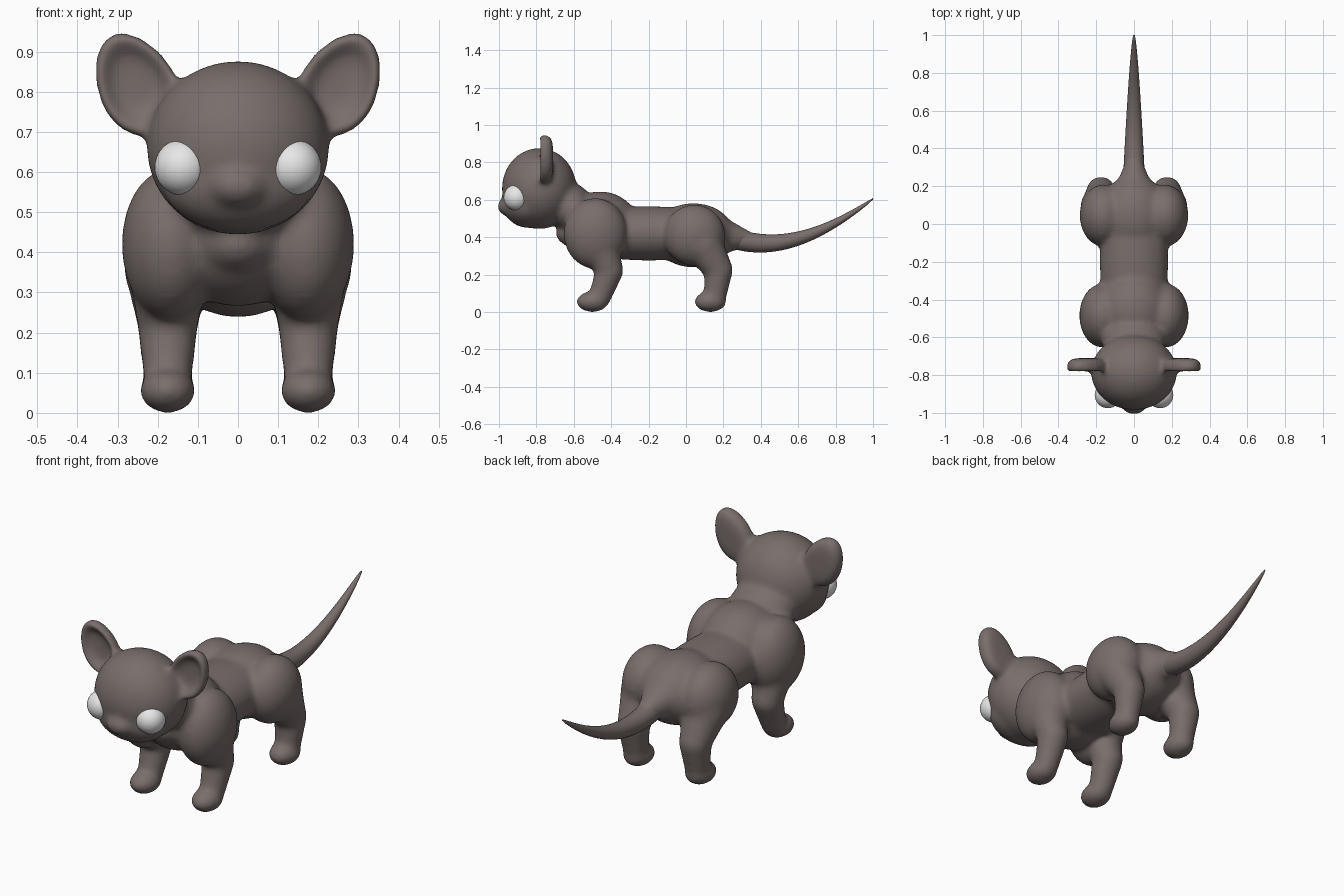
import bpy, bmesh
from math import sin, cos, radians, tau
from mathutils import Matrix, Vector

default_cube = bpy.data.objects.get("Cube")
if default_cube:
    bpy.data.objects.remove(default_cube)


def make_material(name, color):
    material = bpy.data.materials.new(name)
    material.use_nodes = True
    material.diffuse_color = color
    shader = material.node_tree.nodes["Principled BSDF"]
    shader.inputs["Base Color"].default_value = color
    return material


fur = make_material("brown grey fur", (0.19, 0.155, 0.145, 1))
eye_white = make_material("eye white", (0.8, 0.8, 0.8, 1))


def ball(bm, center, radii):
    placement = Matrix.Translation(center) @ Matrix.Diagonal((*radii, 1))
    bmesh.ops.create_uvsphere(bm, u_segments=32, v_segments=20, radius=1, matrix=placement)


def limb(bm, start, start_radius, end, end_radius):
    """Tapered rod with rounded ends."""
    start, end = Vector(start), Vector(end)
    axis = end - start
    turn = axis.to_track_quat("Z", "Y").to_matrix().to_4x4()
    bmesh.ops.create_cone(bm, cap_ends=True, segments=32, radius1=start_radius,
                          radius2=end_radius, depth=axis.length,
                          matrix=Matrix.Translation((start + end) / 2) @ turn)
    for center, radius in ((start, start_radius), (end, end_radius)):
        ball(bm, center, [radius] * 3)


def loft(bm, rings):
    """Skin a row of closed rings and cap both ends."""
    rows = [[bm.verts.new(point) for point in ring] for ring in rings]
    for lower, upper in zip(rows, rows[1:]):
        for i in range(len(lower)):
            bm.faces.new((lower[i - 1], lower[i], upper[i], upper[i - 1]))
    bm.faces.new(rows[0])
    bm.faces.new(rows[-1])


def circle_angles(count):
    return [tau * i / count for i in range(count)]


def leg(bm, x, upper, joint, ankle, paw_y):
    """Two tapering bones, each given as (y, z, radius), and a paw."""
    for (y, z, radius), (next_y, next_z, next_radius) in ((upper, joint), (joint, ankle)):
        limb(bm, (x, y, z), radius, (x, next_y, next_z), next_radius)
    ball(bm, (x, paw_y, 0.055), (0.07, 0.087, 0.056))


def ear(bm, side):
    """Tilted, slightly pointed oval with a hollow in its front."""
    center = Vector((side * 0.255, -0.79, 0.82))
    tilt = radians(27)
    long_axis = Vector((side * sin(tilt), 0, cos(tilt)))
    short_axis = Vector((side * cos(tilt), 0, -sin(tilt)))
    outline = [long_axis * 0.14 * sin(a) + short_axis * cos(a) * (0.1 - 0.015 * sin(a))
               for a in circle_angles(24)]
    # Each layer is a size and a depth, from the back around to the hollow
    layers = ((0.5, 0.08), (0.9, 0.07), (1, 0.03), (0.9, 0), (0.5, 0.04))
    loft(bm, [[center + Vector((0, depth, 0)) + point * size for point in outline]
              for size, depth in layers])


def finish(bm, name, material):
    bmesh.ops.recalc_face_normals(bm, faces=bm.faces)
    mesh = bpy.data.meshes.new(name)
    bm.to_mesh(mesh)
    bm.free()
    mesh.materials.append(material)
    mesh.shade_smooth()
    part = bpy.data.objects.new(name, mesh)
    bpy.context.collection.objects.link(part)
    return part


# Body forms: chest, waist, hips and rump
bm = bmesh.new()
ball(bm, (0, -0.46, 0.455), (0.2, 0.21, 0.19))
ball(bm, (0, -0.2, 0.42), (0.182, 0.5, 0.145))
ball(bm, (0, 0.04, 0.41), (0.19, 0.22, 0.172))
limb(bm, (0, 0.1, 0.42), 0.14, (0, 0.32, 0.39), 0.05)

# Neck, skull, cheeks and muzzle
ball(bm, (0, -0.62, 0.56), (0.17, 0.12, 0.13))
ball(bm, (0, -0.785, 0.66), (0.228, 0.2, 0.217))
ball(bm, (0, -0.85, 0.575), (0.19, 0.125, 0.125))
ball(bm, (0, -0.92, 0.565), (0.085, 0.09, 0.06))

# Ears, shoulders, thighs and legs on both sides
for side in (-1, 1):
    ear(bm, side)
    ball(bm, (side * 0.168, -0.485, 0.42), (0.122, 0.17, 0.19))
    ball(bm, (side * 0.163, 0.045, 0.41), (0.125, 0.165, 0.165))
    leg(bm, side * 0.175, upper=(-0.46, 0.36, 0.1), joint=(-0.41, 0.22, 0.076),
        ankle=(-0.46, 0.08, 0.06), paw_y=-0.5)
    leg(bm, side * 0.175, upper=(0.09, 0.36, 0.11), joint=(0.175, 0.225, 0.077),
        ankle=(0.155, 0.08, 0.06), paw_y=0.13)

# Fuse the overlapping forms into one soft skin
body = finish(bm, "body", fur)
fuse = body.modifiers.new("Fuse", "REMESH")
fuse.mode = "VOXEL"
fuse.voxel_size = 0.011
fuse.use_smooth_shade = True
soften = body.modifiers.new("Soften", "SMOOTH")
soften.factor = 0.5
soften.iterations = 22


def tail_ring(t):
    y = 0.2 + 0.8 * t
    z = 0.415 - 0.35 * t + 0.68 * t ** 2 - 0.14 * t ** 3
    radius = 0.004 + 0.056 * (1 - t) ** 0.7
    return [(radius * cos(a), y, z + radius * sin(a)) for a in circle_angles(24)]


# Tail: sags behind the rump, then sweeps up to a point
bm = bmesh.new()
tail_steps = 30
loft(bm, [tail_ring(i / tail_steps) for i in range(tail_steps + 1)])
finish(bm, "tail", fur)

# Eyes
for side, name in ((1, "left_eye"), (-1, "right_eye")):
    bm = bmesh.new()
    ball(bm, (side * 0.138, -0.905, 0.612), [0.07] * 3)
    finish(bm, name, eye_white)
